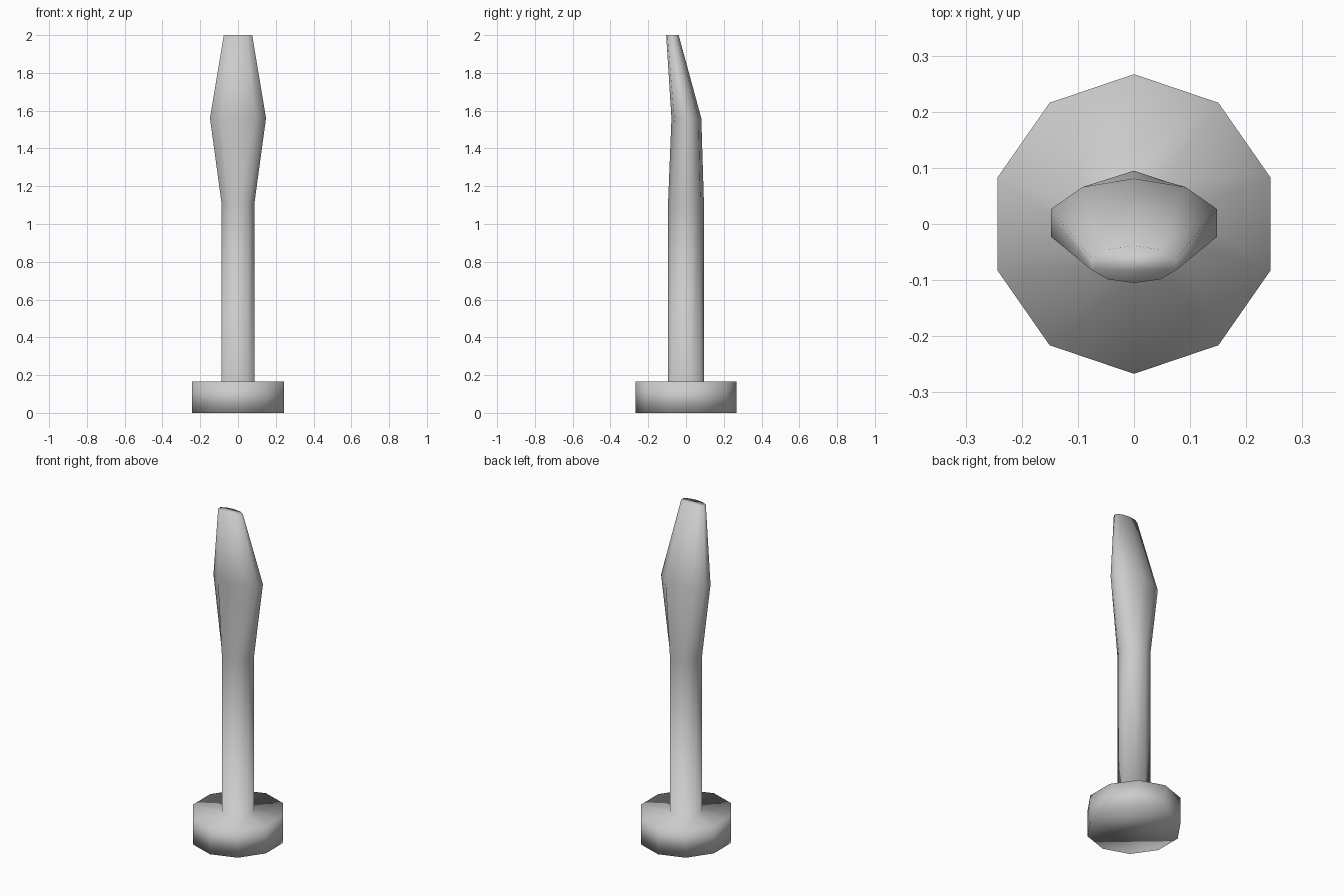
import bpy, bmesh
from math import sin, cos, pi

if "Cube" in bpy.data.objects:
    bpy.data.objects.remove(bpy.data.objects["Cube"])

SIDES = 10

grey = bpy.data.materials.new("plain grey")
grey.use_nodes = True
colour = (0.6, 0.6, 0.6, 1)
grey.diffuse_color = colour
grey.node_tree.nodes["Principled BSDF"].inputs["Base Color"].default_value = colour


def loft(name, sections):
    """Join ten-sided oval sections (z, x radius, y radius, y centre)."""
    bm = bmesh.new()
    rings = []
    for z, rx, ry, cy in sections:
        angles = [pi / 2 + 2 * pi * i / SIDES for i in range(SIDES)]
        rings.append([bm.verts.new((rx * cos(a), cy + ry * sin(a), z)) for a in angles])
    for low, high in zip(rings, rings[1:]):
        for i in range(SIDES):
            j = (i + 1) % SIDES
            bm.faces.new((low[i], low[j], high[j], high[i]))
    bm.faces.new(rings[0][::-1])
    bm.faces.new(rings[-1])
    for face in bm.faces:
        face.smooth = True
    mesh = bpy.data.meshes.new(name)
    bm.to_mesh(mesh)
    bm.free()
    mesh.materials.append(grey)
    obj = bpy.data.objects.new(name, mesh)
    bpy.context.collection.objects.link(obj)
    return obj


# Round pommel, straight grip and bent, tapering blade in one smooth body
loft("blade_with_pommel", [
    (0.0, 0.256, 0.267, 0.0),        # pommel bottom
    (0.165, 0.256, 0.267, 0.0),      # pommel top
    (0.165, 0.0915, 0.094, 0.0),     # grip bottom
    (1.11, 0.0915, 0.095, 0.0),      # grip top
    (1.56, 0.156, 0.079, 0.002),     # widest point
    (2.0, 0.079, 0.033, -0.072),     # blunt tip
])
